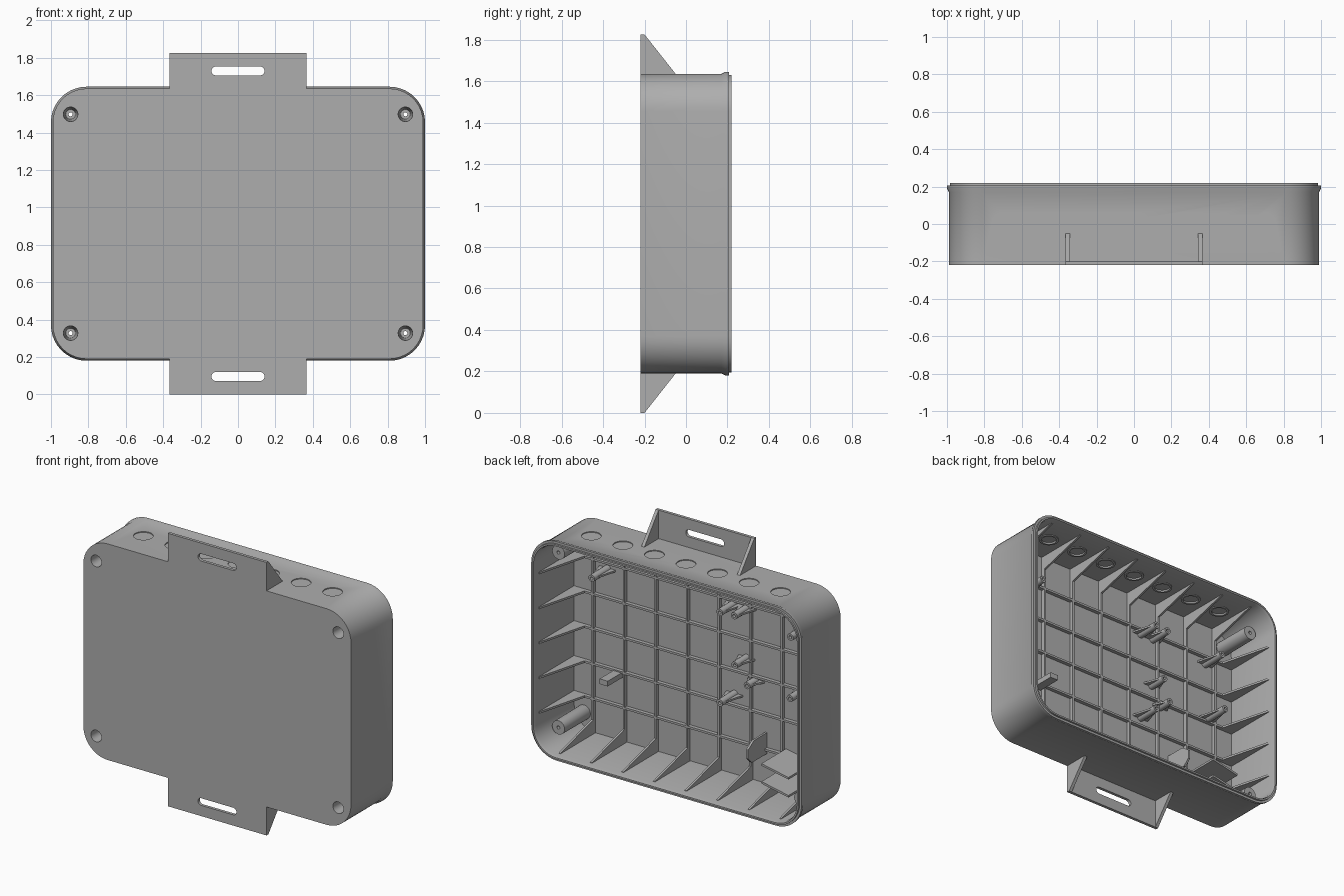
import bpy, bmesh, math
from mathutils import Vector

if "Cube" in bpy.data.objects:
    bpy.data.objects.remove(bpy.data.objects["Cube"], do_unlink=True)

MID = 0.9125                    # height of the case centre
HX, HZ = 0.99, 0.7225           # half width and half height of the case
FRONT, FLOOR, WALL = -0.22, -0.2, 0.022

grey = bpy.data.materials.new("grey_plastic")
grey.use_nodes = True
grey.diffuse_color = (0.42, 0.42, 0.42, 1)
grey.node_tree.nodes["Principled BSDF"].inputs["Base Color"].default_value = (0.42, 0.42, 0.42, 1)


def finish(name, bm, smooth=False):
    """Turn a bmesh (heights measured from the case centre) into an object."""
    bmesh.ops.recalc_face_normals(bm, faces=bm.faces)
    bmesh.ops.translate(bm, verts=bm.verts, vec=(0, 0, MID))
    mesh = bpy.data.meshes.new(name)
    bm.to_mesh(mesh)
    bm.free()
    mesh.materials.append(grey)
    ob = bpy.data.objects.new(name, mesh)
    bpy.context.collection.objects.link(ob)
    if smooth:
        shade(ob)
    return ob


def shade(ob):
    bpy.ops.object.select_all(action='DESELECT')
    ob.select_set(True)
    bpy.context.view_layer.objects.active = ob
    bpy.ops.object.shade_smooth_by_angle(angle=math.radians(30))


def loft(bm, rings, closed=False):
    """Skin rings of points; cap the ends or join last to first."""
    loops = [[bm.verts.new(p) for p in ring] for ring in rings]
    pairs = list(zip(loops, loops[1:]))
    if closed:
        pairs.append((loops[-1], loops[0]))
    else:
        bm.faces.new(loops[0])
        bm.faces.new(loops[-1])
    for a, b in pairs:
        for i in range(len(a)):
            j = (i + 1) % len(a)
            bm.faces.new((a[i], a[j], b[j], b[i]))


def prism(bm, pts, axis, lo, hi):
    """Extrude a flat outline along x, y or z."""
    place = {"x": lambda a, b, t: (t, a, b),
             "y": lambda a, b, t: (a, t, b),
             "z": lambda a, b, t: (a, b, t)}[axis]
    loft(bm, [[place(a, b, t) for a, b in pts] for t in (lo, hi)])


def circle(cx, cy, r, n=24):
    return [(cx + r * math.cos(2 * math.pi * i / n), cy + r * math.sin(2 * math.pi * i / n))
            for i in range(n)]


def tube(bm, x, z, profile, n=24):
    """Ring-shaped solid along y from a closed (radius, y) profile."""
    loft(bm, [[(a, y, b) for a, b in circle(x, z, r, n)] for r, y in profile], closed=True)


def rounded(hx, hz, r, steps=10):
    pts = []
    for k, (sx, sz) in enumerate([(1, 1), (-1, 1), (-1, -1), (1, -1)]):
        for i in range(steps + 1):
            a = math.pi / 2 * (k + i / steps)
            pts.append((sx * (hx - r) + r * math.cos(a), sz * (hz - r) + r * math.sin(a)))
    return pts


def cut(ob, cutter):
    cutter.hide_render = True
    mod = ob.modifiers.new("cut", 'BOOLEAN')
    mod.operation, mod.solver, mod.object = 'DIFFERENCE', 'EXACT', cutter
    bpy.context.view_layer.update()
    deps = bpy.context.evaluated_depsgraph_get()
    mesh = bpy.data.meshes.new_from_object(ob.evaluated_get(deps))
    ob.modifiers.clear()
    ob.data = mesh
    bpy.data.objects.remove(cutter, do_unlink=True)


# Case shell: rounded tray, open at the back, with flared rim and stepped lip
bm = bmesh.new()
steps = [(FRONT, 0), (0.17, 0), (0.19, 0.01), (0.207, 0.01), (0.207, -0.005), (0.22, -0.005),
         (0.22, -0.016), (0.2, -WALL), (FLOOR, -WALL)]
loft(bm, [[(x, y, z) for x, z in rounded(HX + o, HZ + o, 0.18 + o)] for y, o in steps])
case = finish("case_shell", bm)

# Screw openings in the front and round knockouts in the top wall
corners = [(sx * 0.895, sz * 0.585) for sx in (1, -1) for sz in (1, -1)]
PITCH = 0.2333
bm = bmesh.new()
for x, z in corners:
    prism(bm, circle(x, z, 0.039), "y", FRONT - 0.05, FLOOR + 0.05)
for i in range(-3, 4):
    prism(bm, circle(i * PITCH, 0, 0.06, 32), "z", HZ - 0.006, HZ + 0.05)
    prism(bm, circle(i * PITCH, 0, 0.048, 32), "z", HZ - WALL - 0.05, HZ - WALL + 0.006)
cut(case, finish("case_cutter", bm))
shade(case)

# Raised rings around the knockouts, inside
bm = bmesh.new()
for i in range(-3, 4):
    loft(bm, [[(a, b, z) for a, b in circle(i * PITCH, 0, r, 32)]
              for r, z in ((0.062, HZ - 0.02), (0.062, HZ - 0.027),
                           (0.048, HZ - 0.027), (0.048, HZ - 0.02))], closed=True)
finish("knockout_rings", bm, True)

# Corner screw bosses with a tapered counterbore
bm = bmesh.new()
for x, z in corners:
    tube(bm, x, z, [(0.048, FLOOR - 0.005), (0.046, 0.07), (0.011, 0.07), (0.011, 0.02),
                    (0.026, 0.02), (0.039, FRONT + 0.001), (0.045, FRONT + 0.001)])
finish("screw_bosses", bm, True)


# Ribs: each crosses the floor and climbs both walls as a tapered gusset
def rib_outline(half):
    w, top, base = half - WALL + 0.005, FLOOR + 0.025, FLOOR - 0.005
    right = [(w, base), (w, 0.17), (w - 0.008, 0.17), (w - 0.1, top)]
    return right + [(-a, y) for a, y in reversed(right)]


bm = bmesh.new()
for i in range(8):
    x = (i - 3.5) * PITCH
    prism(bm, [(y, z) for z, y in rib_outline(HZ)], "x", x - 0.007, x + 0.007)
finish("upright_ribs", bm)
bm = bmesh.new()
for i in range(-2, 3):
    prism(bm, rib_outline(HX), "z", i * PITCH - 0.007, i * PITCH + 0.007)
finish("level_ribs", bm)

# Standoffs with side fins: x, height, end depth
standoffs = [(0.72, 0.42, -0.03), (-0.22, 0.44, -0.04), (-0.32, 0.44, -0.05),
             (-0.31, 0.1, -0.07), (-0.38, -0.03, -0.1), (-0.22, -0.165, -0.04),
             (-0.76, 0.02, -0.01), (-0.75, 0.42, -0.03)]
bm = bmesh.new()
for x, z, end in standoffs:
    tube(bm, x, z, [(0.025, FLOOR), (0.023, end), (0.01, end), (0.01, FLOOR)], 16)
finish("standoffs", bm, True)
bm = bmesh.new()
for x, z, end in standoffs:
    for s in (1, -1):
        prism(bm, [(x + s * 0.015, FLOOR), (x + s * 0.06, FLOOR), (x + s * 0.02, end - 0.02),
                   (x + s * 0.015, end - 0.02)], "z", z - 0.006, z + 0.006)
finish("standoff_fins", bm)

# Support block on the floor
bm = bmesh.new()
prism(bm, [(0.6, -0.27), (0.66, -0.27), (0.66, -0.235), (0.6, -0.235)], "y", FLOOR, -0.03)
finish("support_block", bm)

# Holder plates in the lower corner
bm = bmesh.new()
prism(bm, [(FLOOR, -0.36), (-0.06, -0.36), (0, -0.4), (0, -0.46), (-0.04, -0.5), (FLOOR, -0.5)],
      "x", -0.46, -0.446)
for z0, z1 in ((-0.43, -0.47), (-0.55, -0.59)):
    prism(bm, [(-0.6, z0), (-0.8, z1), (-0.8, z1 - 0.014), (-0.6, z0 - 0.014)], "y", FLOOR, 0.06)
finish("holder_plates", bm)

# Mounting brackets above and below: slotted plate with two triangular cheeks
TIP, BW, SLOT = 0.9125, 0.365, 0.817
for s, name in ((1, "top"), (-1, "bottom")):
    bm = bmesh.new()
    prism(bm, [(-BW, s * HZ), (BW, s * HZ), (BW, s * TIP), (-BW, s * TIP)], "y", FRONT, FLOOR)
    plate = finish(name + "_bracket_plate", bm)
    bm = bmesh.new()
    prism(bm, [(x, z + s * SLOT) for x, z in rounded(0.142, 0.024, 0.0239, 6)],
          "y", FRONT - 0.05, FLOOR + 0.05)
    cut(plate, finish("slot_cutter", bm))
    bm = bmesh.new()
    for lo, hi in ((-BW, -BW + 0.022), (BW - 0.022, BW)):
        prism(bm, [(FLOOR, s * HZ), (-0.05, s * HZ), (FLOOR, s * TIP)], "x", lo, hi)
    finish(name + "_bracket_cheeks", bm)
